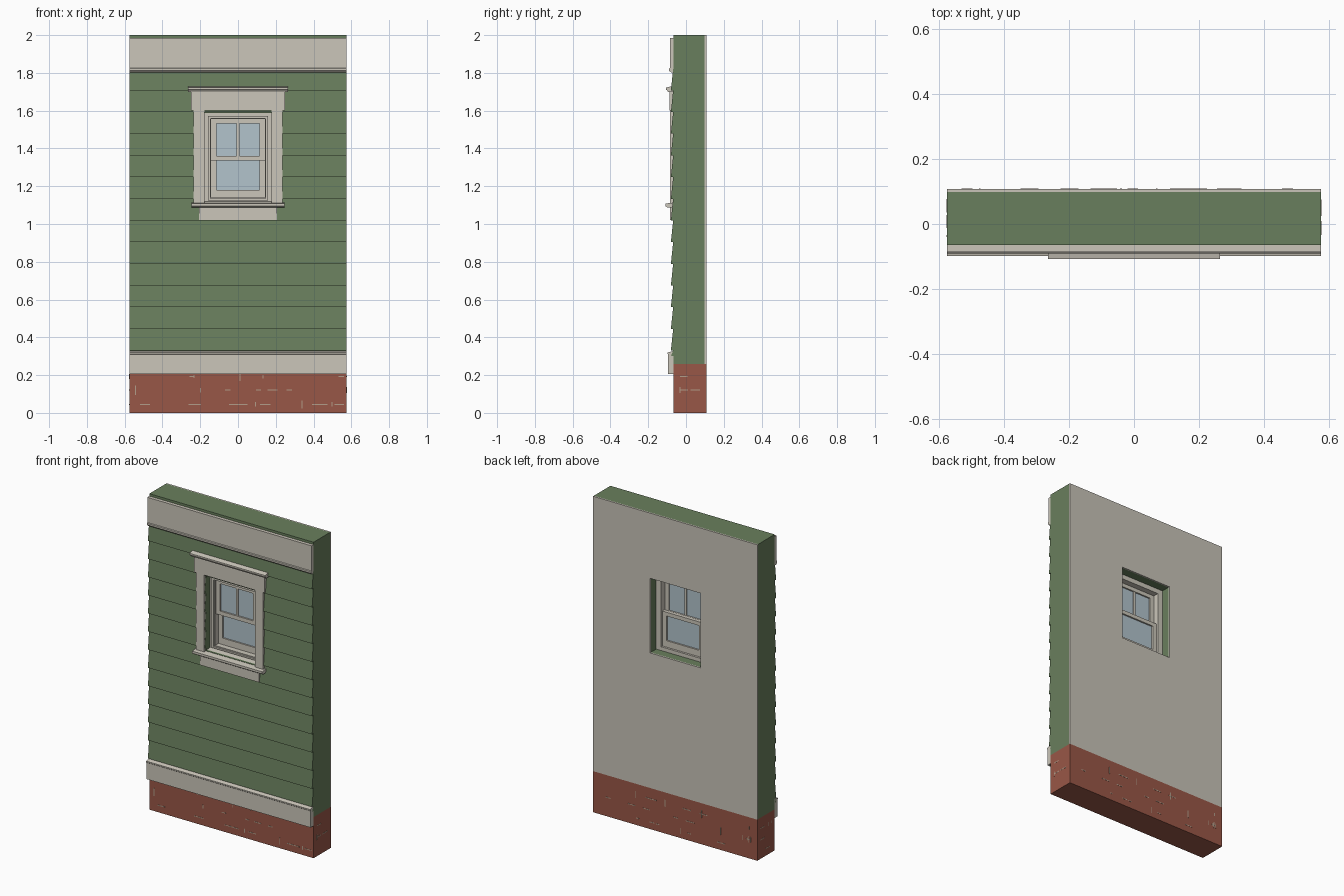
import bpy, bmesh, random
from mathutils import Matrix, Vector

if "Cube" in bpy.data.objects:
    bpy.data.objects.remove(bpy.data.objects["Cube"])

random.seed(4)


def material(name, rgb):
    m = bpy.data.materials.new(name)
    lin = [((c / 255 + 0.055) / 1.055) ** 2.4 for c in rgb]
    m.diffuse_color = (*lin, 1)
    m.use_nodes = True
    m.node_tree.nodes["Principled BSDF"].inputs["Base Color"].default_value = m.diffuse_color
    return m


GREEN = material("green_paint", (105, 127, 93))
CREAM = material("cream_trim", (203, 198, 186))
PLASTER = material("plaster", (200, 195, 184))
BRICK = material("brick_red", (153, 87, 71))
MORTAR = material("mortar", (178, 158, 138))
GLASS = material("pale_glass", (178, 195, 204))


def finish(name, bm, mat):
    bmesh.ops.recalc_face_normals(bm, faces=bm.faces)
    me = bpy.data.meshes.new(name)
    bm.to_mesh(me)
    bm.free()
    me.materials.append(mat)
    ob = bpy.data.objects.new(name, me)
    bpy.context.collection.objects.link(ob)
    return ob


def add_box(bm, x0, x1, y0, y1, z0, z1):
    c = Vector(((x0 + x1) / 2, (y0 + y1) / 2, (z0 + z1) / 2))
    bmesh.ops.create_cube(bm, size=1, matrix=Matrix.Translation(c) @
                          Matrix.Diagonal((x1 - x0, y1 - y0, z1 - z0, 1)))


def boxes(name, mat, *dims):
    bm = bmesh.new()
    for d in dims:
        add_box(bm, *d)
    return finish(name, bm, mat)


def prism(name, mat, half, profile):
    """Extrude a (y, z) profile across x from -half to half."""
    bm = bmesh.new()
    f = bm.faces.new([bm.verts.new((-half, y, z)) for y, z in profile])
    r = bmesh.ops.extrude_face_region(bm, geom=[f])
    vs = [v for v in r["geom"] if isinstance(v, bmesh.types.BMVert)]
    bmesh.ops.translate(bm, verts=vs, vec=(2 * half, 0, 0))
    return finish(name, bm, mat)


W = 0.575            # half width of wall
F, B = -0.065, 0.108  # front and back planes

# brick base with scattered mortar joints
boxes("brick_base", BRICK, (-W, W, F, B, 0, 0.26))
joints = []
for side in ("front", "back", "left", "right"):
    for k in range(26 if side in ("front", "back") else 5):
        row = random.choice((0.045, 0.12, 0.192))
        span = W if side in ("front", "back") else 0.08
        if random.random() < 0.6:
            l, h = random.uniform(0.015, 0.06), 0.005
        else:
            l, h = 0.005, random.uniform(0.015, 0.05)
        l = min(l, span * 0.5)
        a = random.uniform(-span + 0.01, span - l - 0.01)
        z = row - h / 2
        t = 0.0012
        if side == "front":
            joints.append((a, a + l, F - t, F + t, z, z + h))
        elif side == "back":
            joints.append((a, a + l, B - t, B + t, z, z + h))
        else:
            x = -W if side == "left" else W
            joints.append((x - t, x + t, a + 0.02, a + l + 0.02, z, z + h))
boxes("mortar_joints", MORTAR, *joints)

# wall core, inside plaster and lapped siding
core = boxes("wall_core", GREEN, (-W, W, F, 0.099, 0.26, 2.0))
plaster = boxes("inside_plaster", PLASTER, (-W, W, 0.099, B, 0.26, 2.0))
pitch, z0 = 0.1148, 0.33
prof = [(F + 0.004, 1.82), (F + 0.004, 0.30), (-0.08, 0.30)]
for i in range(13):
    z = z0 + i * pitch
    prof += [(-0.068, z), (-0.080, z)]
prof.append((-0.068, 1.82))
siding = prism("lap_siding", GREEN, W, prof)

# window opening cut through all wall layers
cutter = boxes("opening_cutter", GREEN, (-0.177, 0.177, -0.3, 0.3, 1.115, 1.587))
for ob in (core, plaster, siding):
    m = ob.modifiers.new("opening", "BOOLEAN")
    m.operation, m.solver, m.object = "DIFFERENCE", "EXACT", cutter
    bpy.context.view_layer.objects.active = ob
    bpy.ops.object.modifier_apply(modifier=m.name)
bpy.data.objects.remove(cutter)

# horizontal trim: skirt board and frieze
prism("skirt_board", CREAM, W, [(F, 0.205), (-0.095, 0.205), (-0.095, 0.31),
                                (-0.098, 0.313), (-0.098, 0.320), (F, 0.328)])
prism("frieze_board", CREAM, W, [(F, 1.803), (-0.080, 1.803), (-0.090, 1.812),
                                 (-0.090, 1.822), (-0.086, 1.826),
                                 (-0.086, 1.985), (F, 1.985)])

# window casing
boxes("side_casings", CREAM, *[(min(s * .178, s * .235), max(s * .178, s * .235),
                               -0.084, F, 1.11, 1.60) for s in (-1, 1)])
boxes("head_casing", CREAM, (-0.248, 0.248, -0.088, F, 1.60, 1.70))
prism("head_cap", CREAM, 0.264, [(F, 1.70), (-0.096, 1.70), (-0.100, 1.708),
                                 (-0.107, 1.712), (-0.107, 1.722), (F, 1.732)])
prism("window_sill", CREAM, 0.245, [(-0.02, 1.09), (-0.100, 1.088), (-0.108, 1.094),
                                    (-0.108, 1.108), (-0.02, 1.120)])
boxes("apron", CREAM, (-0.206, 0.206, -0.084, F, 1.022, 1.09))


def ring(x, z0, z1, y0, y1, side, bottom, top):
    """Four bars of a rectangular frame."""
    return [(-x, -x + side, y0, y1, z0, z1), (x - side, x, y0, y1, z0, z1),
            (-x + side, x - side, y0, y1, z0, z0 + bottom),
            (-x + side, x - side, y0, y1, z1 - top, z1)]


# frame, stop beads and sashes
boxes("window_frame", CREAM, *ring(0.177, 1.115, 1.587, -0.025, 0.045, 0.034, 0.024, 0.030))
boxes("stop_beads", CREAM, *ring(0.160, 1.125, 1.572, -0.035, -0.02, 0.014, 0.010, 0.014))
boxes("upper_sash", CREAM, *ring(0.143, 1.335, 1.557, -0.014, 0.008, 0.028, 0.025, 0.024),
      (-0.007, 0.007, -0.012, 0.006, 1.36, 1.534))
boxes("lower_sash", CREAM, *ring(0.143, 1.139, 1.360, 0.010, 0.032, 0.028, 0.041, 0.024))
boxes("upper_glass", GLASS, (-0.117, 0.117, -0.004, -0.001, 1.358, 1.535))
boxes("lower_glass", GLASS, (-0.117, 0.117, 0.019, 0.022, 1.178, 1.338))
